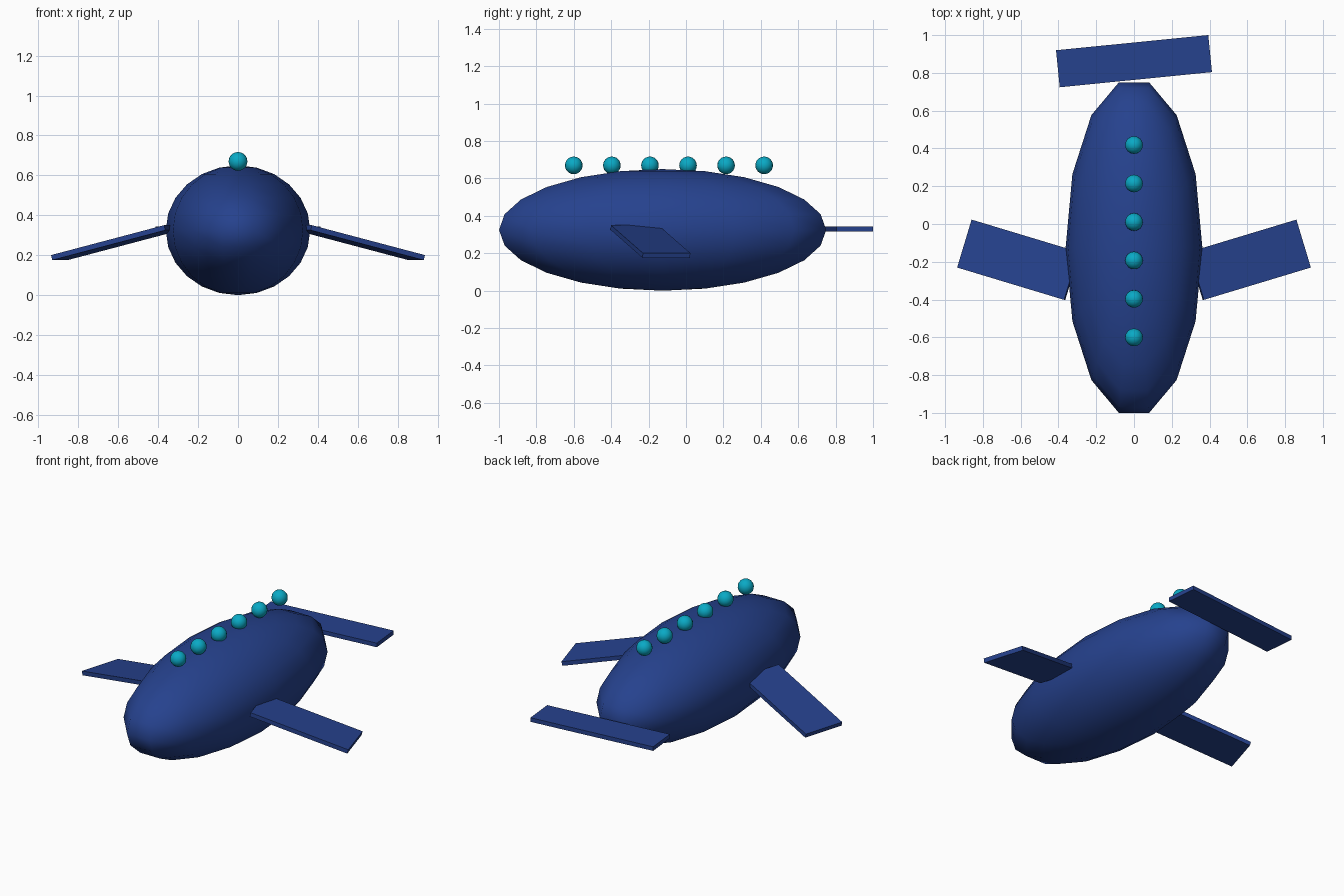
import bpy
from math import radians

if "Cube" in bpy.data.objects:
    bpy.data.objects.remove(bpy.data.objects["Cube"], do_unlink=True)


def make_material(name, rgb):
    mat = bpy.data.materials.new(name)
    mat.use_nodes = True
    mat.diffuse_color = (*rgb, 1)
    mat.node_tree.nodes["Principled BSDF"].inputs["Base Color"].default_value = (*rgb, 1)
    return mat


navy = make_material("navy blue", (0.019, 0.054, 0.27))
teal = make_material("teal", (0.003, 0.40, 0.56))


def finish(name, mat, smooth):
    obj = bpy.context.object
    obj.name = obj.data.name = name
    obj.data.materials.append(mat)
    # Apply rotation and scale so the mesh keeps its real size
    bpy.ops.object.transform_apply(location=False, rotation=True, scale=True)
    if smooth:
        bpy.ops.object.shade_smooth()
    return obj


def ellipsoid(name, location, scale, segments, rings, mat):
    # Quarter turn puts a vertex, not a flat, on the x axis
    bpy.ops.mesh.primitive_uv_sphere_add(segments=segments, ring_count=rings, radius=1)
    obj = bpy.context.object
    obj.rotation_euler.z = radians(90)
    bpy.ops.object.transform_apply(location=False, rotation=True, scale=False)
    obj.location = location
    obj.scale = scale
    return finish(name, mat, True)


def plate(name, location, size, tilt, sweep):
    bpy.ops.mesh.primitive_cube_add(size=1, location=location)
    obj = bpy.context.object
    obj.scale = size
    obj.rotation_euler = (0, radians(tilt), radians(sweep))
    return finish(name, navy, False)


# Body
ellipsoid("body", (0, -0.125, 0.325), (0.362, 0.897, 0.325), 14, 12, navy)

# Swept, drooping side fins
for side, label in ((1, "left"), (-1, "right")):
    plate(label + "_fin", (side * 0.612, -0.19, 0.263),
          (0.61, 0.265, 0.026), side * 14.2, side * 16.8)

# Tail fin, slightly turned
plate("tail_fin", (0, 0.862, 0.33), (0.81, 0.197, 0.026), 0, 5.7)

# Row of beads along the back
for i in range(6):
    ellipsoid(f"back_bead_{i + 1}", (0, -0.6 + i * 0.2036, 0.67),
              (0.047,) * 3, 16, 12, teal)
